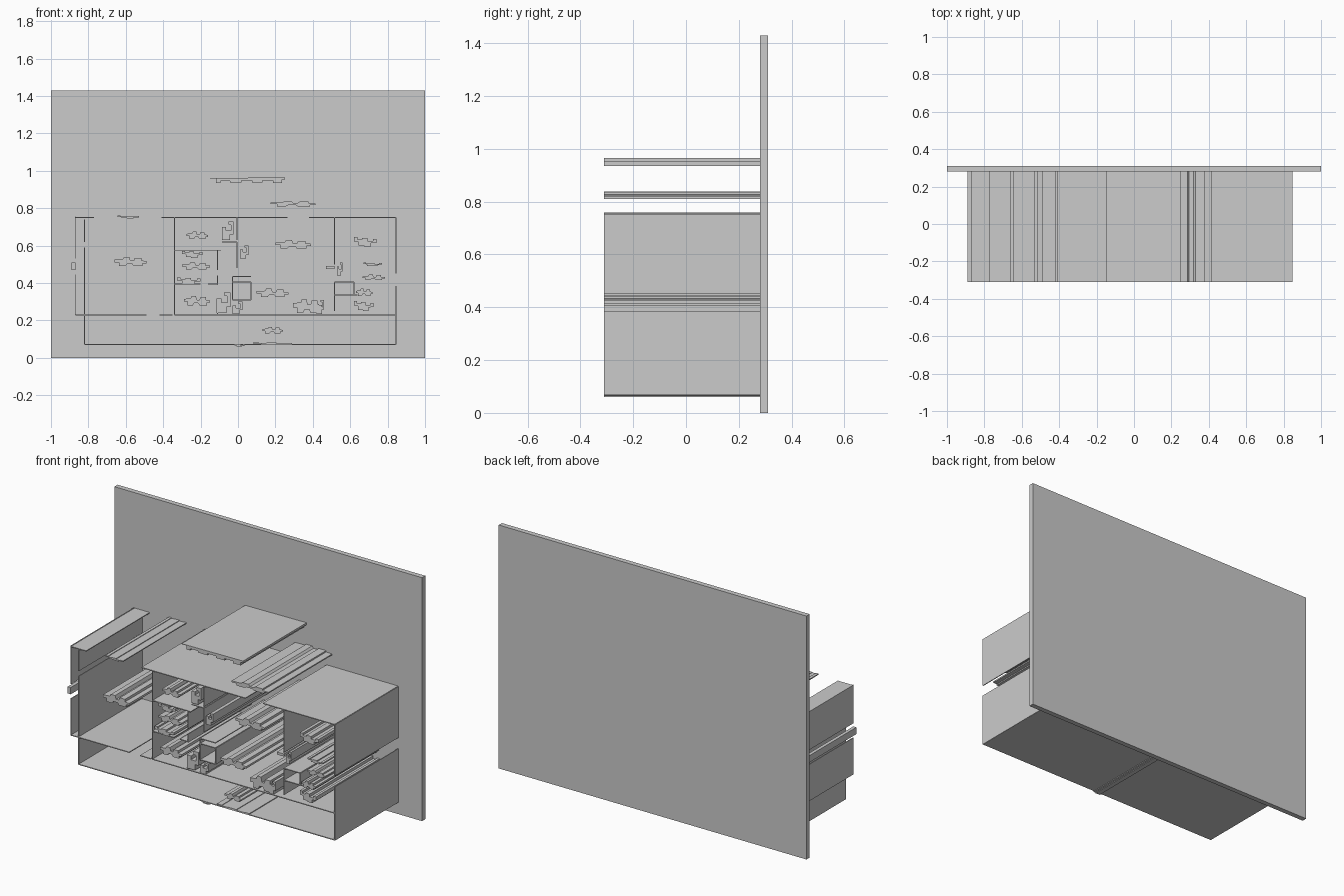
import bpy, bmesh

FRONT, BACK = -0.31, 0.285


def prism(name, pts, y0=FRONT, y1=BACK):
    """Extrude an x/z outline along y."""
    bm = bmesh.new()
    face = bm.faces.new([bm.verts.new((x, y0, z)) for x, z in pts])
    ext = bmesh.ops.extrude_face_region(bm, geom=[face])
    verts = [g for g in ext["geom"] if isinstance(g, bmesh.types.BMVert)]
    bmesh.ops.translate(bm, vec=(0, y1 - y0, 0), verts=verts)
    bmesh.ops.recalc_face_normals(bm, faces=bm.faces)
    me = bpy.data.meshes.new(name)
    bm.to_mesh(me)
    bm.free()
    ob = bpy.data.objects.new(name, me)
    bpy.context.collection.objects.link(ob)
    return ob


def block(name, x0, x1, z0, z1, y0=FRONT, y1=BACK):
    return prism(name, [(x0, z0), (x1, z0), (x1, z1), (x0, z1)], y0, y1)


T = 0.0025  # half wall thickness


def hwall(name, z, *spans):
    for a, b in spans:
        block(name, a, b, z - T, z + T)


def vwall(name, x, *spans):
    for a, b in spans:
        block(name, x - T, x + T, a, b)


# Unit outlines for the stepped, notched relief blocks
COMB = [(0, .75), (.08, .75), (.08, 0), (.14, 0), (.14, .35), (.27, .35), (.27, .05),
        (.42, .05), (.42, .4), (.56, .4), (.56, .05), (.7, .05), (.7, .4), (.84, .4),
        (.84, 0), (.96, 0), (.96, .6), (1, .6), (1, 1), (0, .85)]
WAVY = [(0, .4), (.14, .4), (.14, 0), (.34, 0), (.4, .25), (.55, .25), (.6, 0), (.88, 0),
        (.88, .3), (1, .3), (1, .55), (.84, .6), (.84, .9), (.64, .9), (.6, .6),
        (.5, .6), (.46, 1), (.3, 1), (.26, .75), (0, .7)]
STEP = [(0, .55), (.2, .5), (.2, .1), (.45, .1), (.45, 0), (.75, 0), (.75, .35), (1, .4),
        (1, .8), (.85, .8), (.85, .6), (.6, .6), (.6, .9), (.35, .9), (.35, .75),
        (.15, .75), (.15, 1), (0, 1)]
HOOK = [(0, 0), (.7, 0), (.7, .3), (1, .3), (1, 1), (.55, 1), (.55, .85), (.8, .8),
        (.8, .5), (.35, .5), (.35, .7), (0, .7)]


def relief(name, shape, x0, x1, z0, z1):
    prism(name, [(x0 + u * (x1 - x0), z0 + v * (z1 - z0)) for u, v in shape])


# Back board
block("back_board", -1, 1, 0, 1.43, 0.28, 0.31)

# Outer walls
vwall("left_outer_wall", -.87, (.23, .445), (.53, .755))
block("left_bracket", -.89, -.87, .47, .51)
vwall("left_inner_wall", -.82, (.07, .225), (.235, .59), (.62, .74))
vwall("right_outer_wall", .845, (.07, .385), (.45, .75))
hwall("upper_wall", .75, (-.87, -.77), (-.41, -.34), (-.34, .265), (.38, .845))
hwall("lower_wall", .23, (-.87, -.82), (-.82, -.49), (-.42, -.35), (-.34, .845))
hwall("base_wall", .072, (-.82, .845))

# Inner partitions
vwall("left_partition", -.34, (.23, .75))
vwall("middle_partition", -.005, (.48, .62), (.63, .75))
vwall("hall_partition", -.11, (.39, .44), (.47, .575), (.23, .26))
vwall("right_partition", .515, (.5, .75), (.25, .405))
hwall("hall_shelf", .575, (-.34, -.09))
hwall("closet_shelf", .395, (-.34, -.2), (-.16, -.11))
hwall("nook_top", .405, (.515, .62), (-.03, .07))
hwall("nook_base", .335, (.515, .64))
vwall("nook_side", .62, (.335, .405))
hwall("core_base", .31, (-.03, .07))
hwall("core_upper_shelf", .435, (-.03, .07))
hwall("middle_shelf", .62, (-.085, -.005))
vwall("core_left", -.03, (.31, .435))
vwall("core_right", .07, (.31, .405))
block("right_jamb", .47, .515, .475, .49)

# Relief blocks: outline, left, right, bottom, top
for args in [
    (COMB, -.15, .25, .935, .965), (WAVY, .175, .415, .81, .838),
    (WAVY, -.275, -.16, .635, .675), (WAVY, .2, .39, .585, .63),
    (WAVY, -.66, -.49, .49, .54), (STEP, -.645, -.53, .746, .76),
    (STEP, .62, .74, .595, .645), (STEP, -.3, -.19, .535, .572),
    (WAVY, -.3, -.15, .472, .51), (STEP, -.325, -.2, .395, .43),
    (WAVY, -.29, -.15, .28, .33), (WAVY, .1, .27, .325, .37),
    (WAVY, .295, .45, .24, .315), (WAVY, .13, .24, .13, .165),
    (STEP, .08, .29, .07, .082), (STEP, -.02, .035, .06, .07),
    (WAVY, .665, .785, .415, .445), (WAVY, .63, .72, .33, .37),
    (STEP, .62, .725, .25, .305), (STEP, .67, .77, .49, .51),
]:
    relief("relief_block", *args)

# Room fixtures
for args in [
    (HOOK, -.085, -.025, .63, .73), (HOOK, -.115, -.04, .24, .35),
    (HOOK, -.03, .025, .235, .3), (HOOK, .01, .055, .53, .6),
    (HOOK, .42, .46, .235, .31), (HOOK, .53, .56, .44, .51),
]:
    relief("room_fixture", *args)
